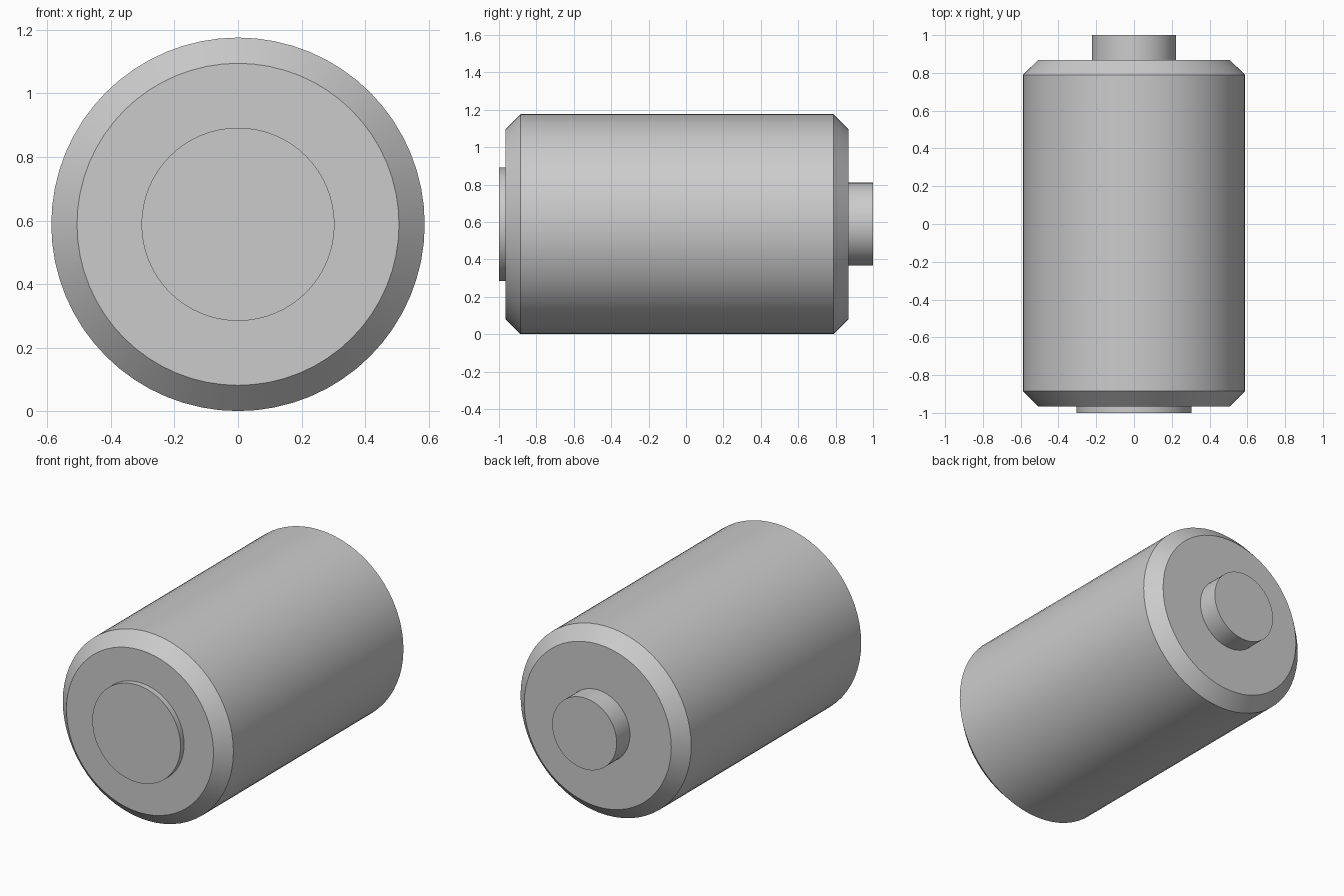
import bpy, bmesh, math

if "Cube" in bpy.data.objects:
    bpy.data.objects.remove(bpy.data.objects["Cube"])

SEGMENTS = 64
R = 0.588          # body radius, also the height of the axis


def lathe(name, profile):
    """Revolve (radius, y) points about the lengthwise axis and cap both ends."""
    bm = bmesh.new()
    rings = []
    for r, y in profile:
        rings.append([bm.verts.new((r * math.cos(2 * math.pi * i / SEGMENTS), y,
                                    r * math.sin(2 * math.pi * i / SEGMENTS)))
                      for i in range(SEGMENTS)])
    for a, b in zip(rings, rings[1:]):
        for i in range(SEGMENTS):
            j = (i + 1) % SEGMENTS
            bm.faces.new((a[i], a[j], b[j], b[i]))
    bm.faces.new(rings[0])
    bm.faces.new(rings[-1])
    bmesh.ops.recalc_face_normals(bm, faces=bm.faces)
    mesh = bpy.data.meshes.new(name)
    bm.to_mesh(mesh)
    bm.free()
    obj = bpy.data.objects.new(name, mesh)
    obj.location.z = R
    bpy.context.collection.objects.link(obj)
    bpy.ops.object.select_all(action='DESELECT')
    obj.select_set(True)
    bpy.context.view_layer.objects.active = obj
    bpy.ops.object.shade_smooth_by_angle(angle=math.radians(30))
    return obj


# Main cell with chamfered ends
lathe("battery_body", [(0.507, -0.965), (R, -0.885), (R, 0.789), (0.507, 0.869)])

# Wide flat contact at the front
lathe("negative_terminal", [(0.304, -1.0), (0.304, -0.96)])

# Narrow raised contact at the back
lathe("positive_terminal", [(0.222, 0.865), (0.222, 1.0)])
